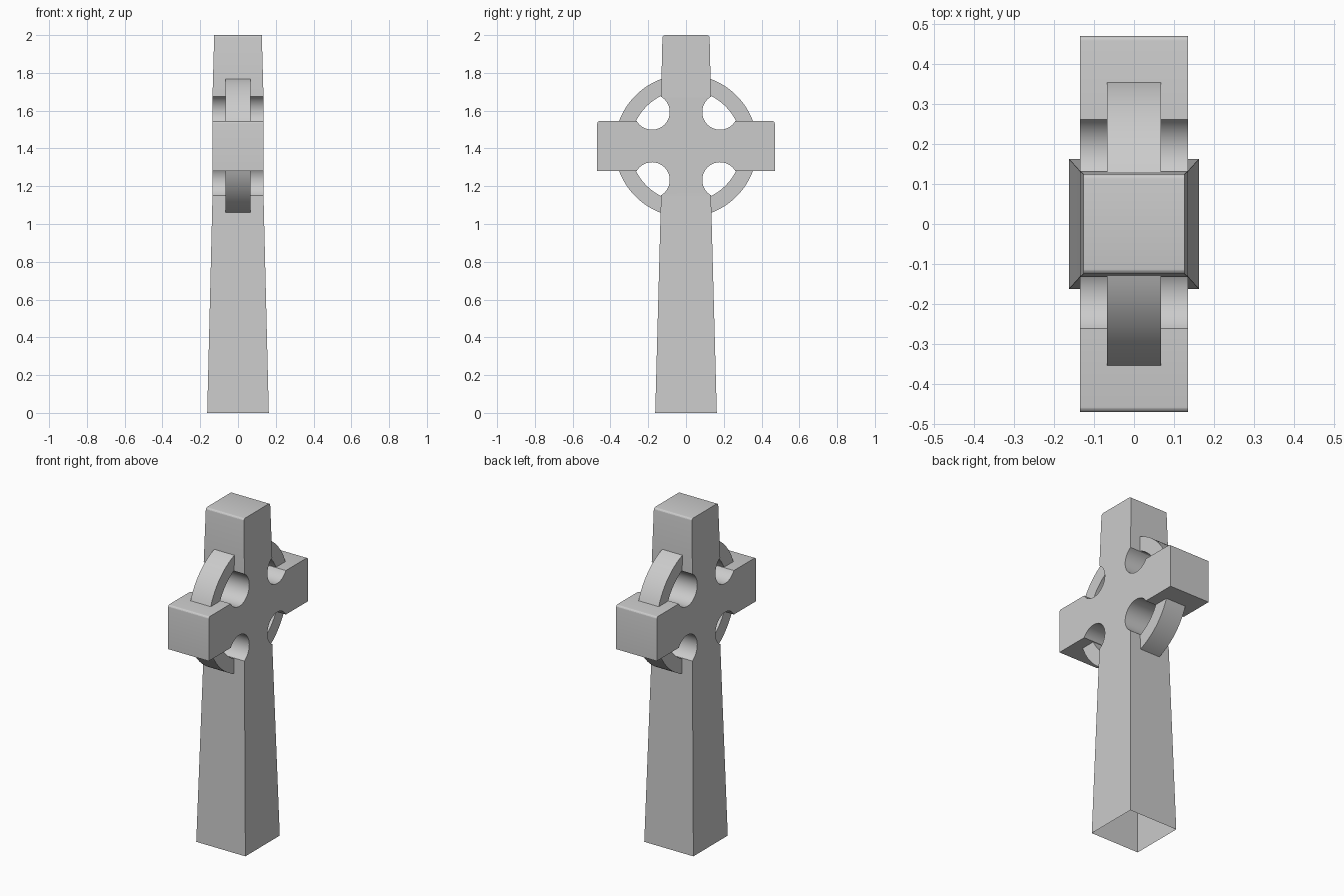
import bpy, bmesh, math

if "Cube" in bpy.data.objects:
    bpy.data.objects.remove(bpy.data.objects["Cube"])

CZ = 1.413                # height of the cross centre
ARM = 0.132               # half height of the arms, half width of the shaft
HOLE_C, HOLE_R = 0.18, 0.094
RING_IN, RING_OUT, RING_X = 0.296, 0.378, 0.067
LOW, HIGH = CZ - 0.262, CZ + 0.262

stone = bpy.data.materials.new("grey_stone")
stone.diffuse_color = (0.6, 0.6, 0.6, 1)
stone.use_nodes = True
stone.node_tree.nodes["Principled BSDF"].inputs["Base Color"].default_value = stone.diffuse_color


def arc(cy, cz, r, a0, a1, n):
    """Points along an arc, angles in degrees."""
    pts = []
    for i in range(n + 1):
        a = math.radians(a0 + (a1 - a0) * i / n)
        pts.append((cy + r * math.cos(a), cz + r * math.sin(a)))
    return pts


def half_depth(z):
    """Shaft half thickness, tapering below and above the ring."""
    if z < LOW:
        return 0.135 + (0.163 - 0.135) * (LOW - z) / LOW
    if z > HIGH:
        return 0.135 - 0.009 * (z - HIGH) / (2 - HIGH)
    return 0.135


def finish(bm, name):
    bmesh.ops.recalc_face_normals(bm, faces=bm.faces[:])
    me = bpy.data.meshes.new(name)
    bm.to_mesh(me)
    bm.free()
    me.materials.append(stone)
    ob = bpy.data.objects.new(name, me)
    bpy.context.collection.objects.link(ob)
    bpy.ops.object.select_all(action='DESELECT')
    ob.select_set(True)
    bpy.context.view_layer.objects.active = ob
    bpy.ops.object.shade_smooth_by_angle(angle=math.radians(20))
    return ob


# Right half of the cross outline, from the foot to the top
end = math.degrees(math.asin((HOLE_C - ARM) / HOLE_R))
upper = arc(HOLE_C, CZ + HOLE_C, HOLE_R, -end, -270 + end, 28)
lower = [(y, 2 * CZ - z) for y, z in reversed(upper)]
B = 0.014                 # rounded upper edges
foot = [(0.163, 0.0)]
middle = (lower + [(0.47, CZ - ARM)]
          + arc(0.47 - B, CZ + ARM - B, B, 0, 90, 4) + upper)
head = arc(0.125 - B, 2 - B, B, 0, 90, 4)
half = foot + middle + head
n, nf, nm = len(half), len(foot), len(middle)

# Cross body: outline walls joined to front and back panels, open foot
bm = bmesh.new()
v = {}
for sx in (-1, 1):
    for sy in (-1, 1):
        for i, (y, z) in enumerate(half):
            v[sx, sy, i] = bm.verts.new((sx * half_depth(z), sy * y, z))
for sy in (-1, 1):
    for i in range(n - 1):
        bm.faces.new([v[-1, sy, i], v[1, sy, i], v[1, sy, i + 1], v[-1, sy, i + 1]])
bm.faces.new([v[-1, -1, n - 1], v[1, -1, n - 1], v[1, 1, n - 1], v[-1, 1, n - 1]])
for sx in (-1, 1):
    for a, b in ((0, nf), (nf, nf + nm - 1), (nf + nm - 1, n - 1)):
        ids = range(a, b + 1)
        bm.faces.new([v[sx, 1, i] for i in ids] + [v[sx, -1, i] for i in reversed(ids)])
finish(bm, "cross_body")

# Ring: four arcs between the arms
a_out = math.degrees(math.asin((ARM - 0.002) / RING_OUT))
a_in = math.degrees(math.asin((ARM - 0.002) / RING_IN))
N = 16
outer = arc(0, 0, RING_OUT, a_out, 90 - a_out, N)
inner = arc(0, 0, RING_IN, a_in, 90 - a_in, N)
for sy, side in ((-1, "front"), (1, "back")):
    for sz, level in ((-1, "lower"), (1, "upper")):
        bm = bmesh.new()
        rows = []
        for (oy, oz), (iy, iz) in zip(outer, inner):
            rows.append([bm.verts.new((x, sy * y, CZ + sz * z)) for x, y, z in (
                (-RING_X, oy, oz), (RING_X, oy, oz), (RING_X, iy, iz), (-RING_X, iy, iz))])
        for p, q in zip(rows, rows[1:]):
            for k in range(4):
                bm.faces.new([p[k], p[(k + 1) % 4], q[(k + 1) % 4], q[k]])
        bm.faces.new(rows[0])
        bm.faces.new(rows[-1])
        finish(bm, f"ring_{level}_{side}")
